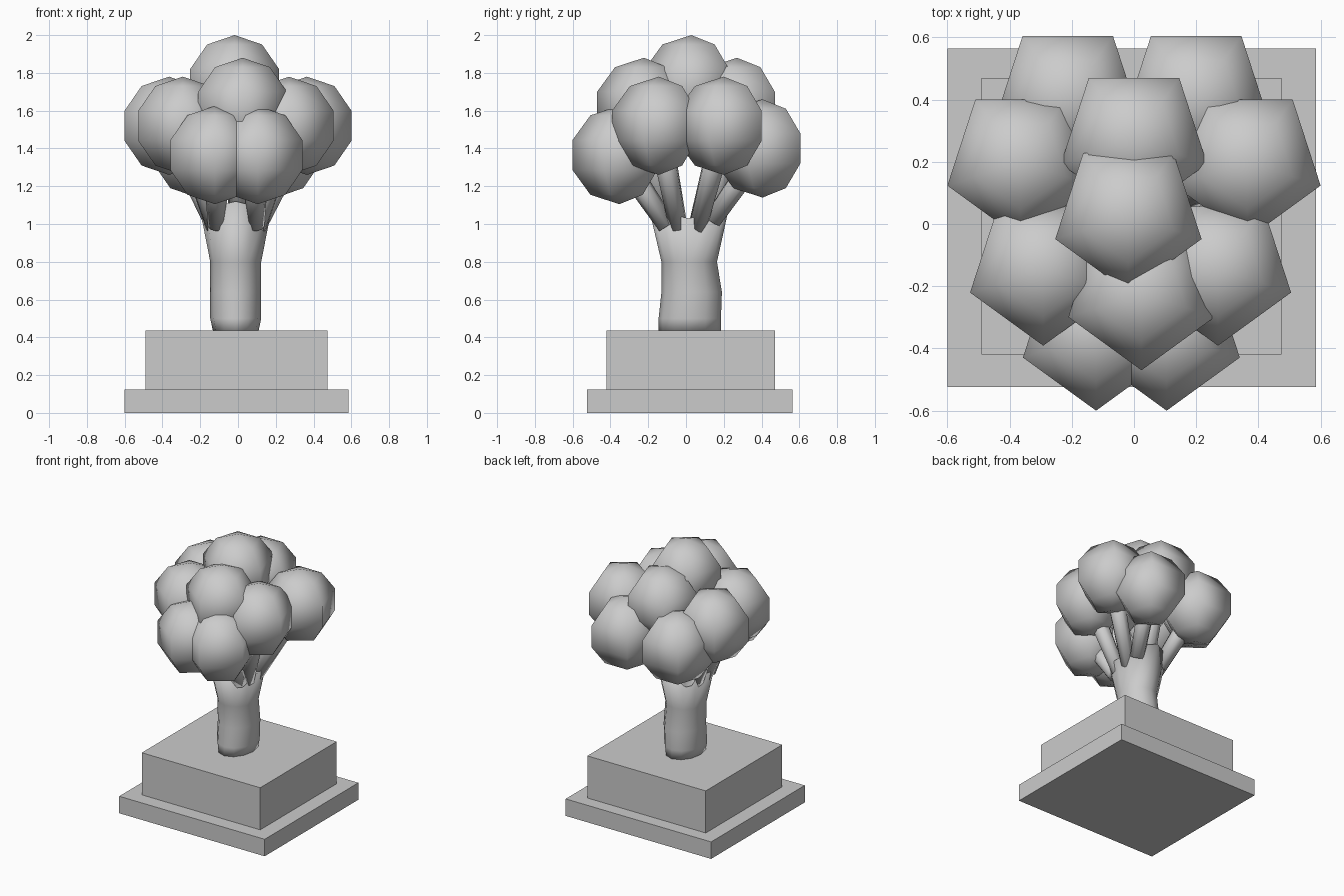
import bpy, bmesh, math
from mathutils import Vector

if "Cube" in bpy.data.objects:
    bpy.data.objects.remove(bpy.data.objects["Cube"])


def finish(name, bm, smooth=True):
    bmesh.ops.recalc_face_normals(bm, faces=bm.faces[:])
    me = bpy.data.meshes.new(name)
    bm.to_mesh(me)
    bm.free()
    for p in me.polygons:
        p.use_smooth = smooth
    ob = bpy.data.objects.new(name, me)
    bpy.context.collection.objects.link(ob)
    return ob


def box(name, x0, x1, y0, y1, z0, z1):
    bm = bmesh.new()
    bmesh.ops.create_cube(bm, size=1)
    for v in bm.verts:
        v.co = ((x0 + x1) / 2 + v.co.x * (x1 - x0),
                (y0 + y1) / 2 + v.co.y * (y1 - y0),
                (z0 + z1) / 2 + v.co.z * (z1 - z0))
    return finish(name, bm, False)


def bridge(bm, rings):
    for a, b in zip(rings, rings[1:]):
        n = len(a)
        for i in range(n):
            bm.faces.new((a[i], a[(i + 1) % n], b[(i + 1) % n], b[i]))


def fan(bm, ring, tip):
    for i in range(len(ring)):
        bm.faces.new((ring[i], ring[(i + 1) % len(ring)], tip))


def floret(name, c, r=0.26):
    # five-sided, five-ring smooth ball with a corner facing the front
    bm = bmesh.new()
    rings = []
    for k in range(1, 5):
        t = math.radians(36 * k)
        ring = []
        for i in range(5):
            a = math.radians(-90 + 72 * i)
            d = Vector((math.sin(t) * math.cos(a), math.sin(t) * math.sin(a), math.cos(t)))
            ring.append(bm.verts.new(Vector(c) + d * r))
        rings.append(ring)
    bridge(bm, rings)
    fan(bm, rings[0], bm.verts.new((c[0], c[1], c[2] + r)))
    fan(bm, rings[-1], bm.verts.new((c[0], c[1], c[2] - r)))
    return finish(name, bm)


def stem(name, start, end, r0=0.05, r1=0.065):
    a, b = Vector(start), Vector(end)
    bm = bmesh.new()
    bmesh.ops.create_cone(bm, cap_ends=True, segments=8, radius1=r0, radius2=r1,
                          depth=(b - a).length)
    ob = finish(name, bm)
    ob.location = (a + b) / 2
    ob.rotation_euler = (b - a).to_track_quat('Z', 'Y').to_euler()
    return ob


# two-step pedestal
box("pedestal_lower", -0.60, 0.585, -0.525, 0.565, 0, 0.125)
box("pedestal_upper", -0.49, 0.475, -0.42, 0.47, 0.125, 0.435)

# flared trunk with a saddle-shaped top: z, centre y, radius x, radius y
bm = bmesh.new()
rings = []
for z, cy, rx, ry in [(0.43, 0.02, 0.12, 0.165), (0.50, 0.02, 0.135, 0.165),
                      (0.64, 0.03, 0.135, 0.16), (0.80, 0.017, 0.135, 0.147),
                      (1.03, 0.015, 0.18, 0.22)]:
    ring = []
    for i in range(12):
        a = math.tau * i / 12
        lift = 0.09 * math.sin(a) ** 2 if z > 1 else 0
        ring.append(bm.verts.new((-0.012 + rx * math.cos(a), cy + ry * math.sin(a), z + lift)))
    rings.append(ring)
bridge(bm, rings)
fan(bm, rings[-1], bm.verts.new((-0.012, 0.015, 1.02)))
bm.faces.new(rings[0])
trunk = finish("trunk", bm)

# florets, with the stem start for those that have one
parts = [
    ("top", (-0.018, 0.028, 1.74), None),
    ("front_mid", (0.024, -0.223, 1.62), (0, -0.12, 1.04)),
    ("back_mid", (0.0, 0.27, 1.62), (0, 0.14, 1.04)),
    ("left", (-0.365, 0.20, 1.52), (-0.12, 0.06, 0.98)),
    ("right", (0.365, 0.20, 1.52), (0.10, 0.06, 0.98)),
    ("front_left", (-0.292, -0.144, 1.52), (-0.12, -0.04, 0.98)),
    ("front_right", (0.27, -0.144, 1.52), (0.10, -0.04, 0.98)),
    ("low_front_left", (-0.122, -0.353, 1.365), (-0.11, -0.10, 0.99)),
    ("low_front_right", (0.105, -0.353, 1.365), (0.09, -0.10, 0.99)),
    ("low_back_left", (-0.213, 0.405, 1.40), (-0.11, 0.14, 1.02)),
    ("low_back_right", (0.20, 0.405, 1.40), (0.09, 0.14, 1.02)),
]
for name, c, s in parts:
    floret("floret_" + name, c)
    if s:
        stem("stem_" + name, s, c)
